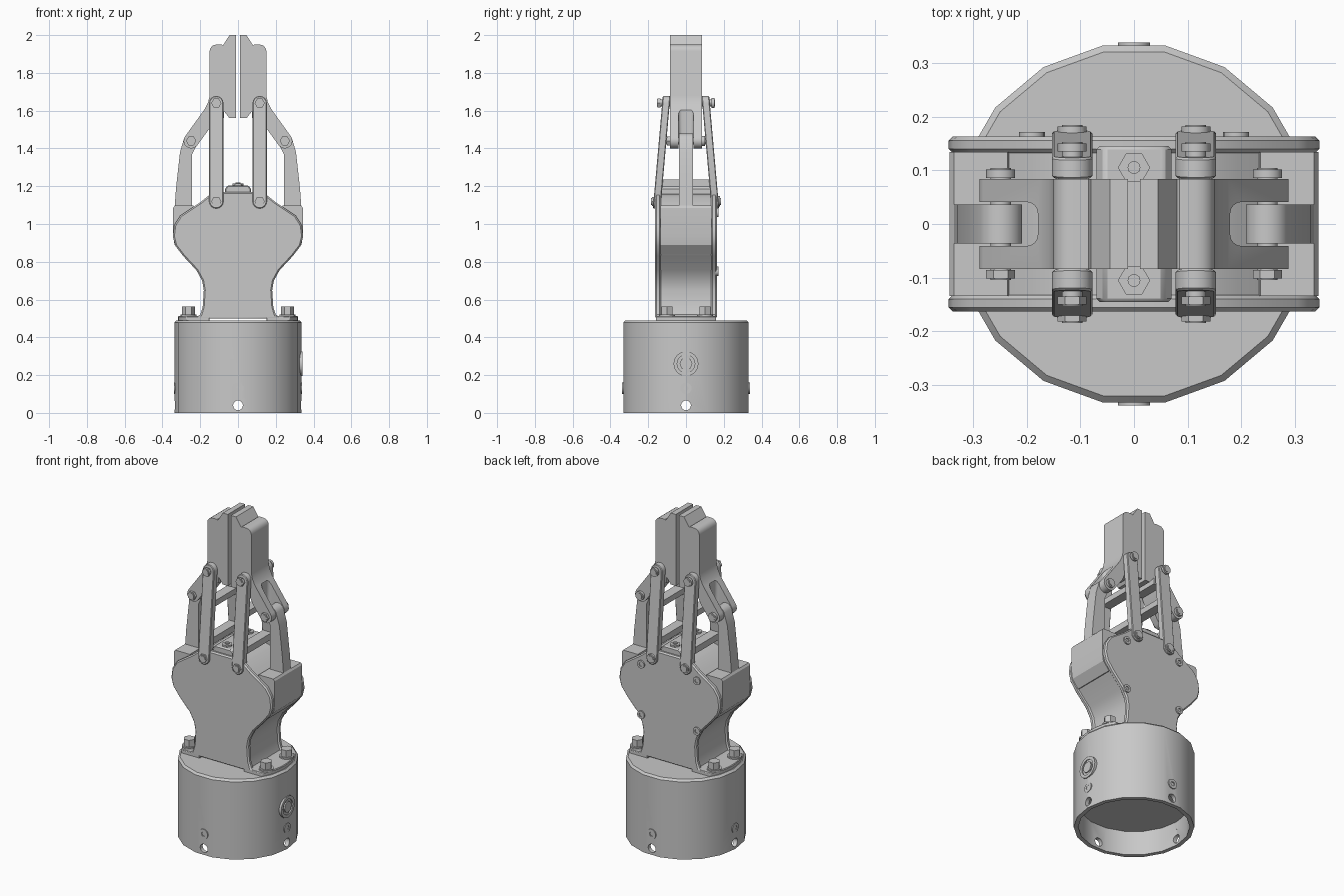
import bpy, bmesh, math
from mathutils import Vector

if "Cube" in bpy.data.objects:
    bpy.data.objects.remove(bpy.data.objects["Cube"], do_unlink=True)

grey = bpy.data.materials.new("machined grey")
grey.use_nodes = True
grey.diffuse_color = (0.58, 0.58, 0.58, 1)
grey.node_tree.nodes["Principled BSDF"].inputs["Base Color"].default_value = (0.58, 0.58, 0.58, 1)


def finish(name, bm):
    bmesh.ops.recalc_face_normals(bm, faces=bm.faces)
    me = bpy.data.meshes.new(name)
    for f in bm.faces:
        f.smooth = True
    bm.to_mesh(me)
    bm.free()
    me.set_sharp_from_angle(angle=math.radians(30))
    me.materials.append(grey)
    ob = bpy.data.objects.new(name, me)
    bpy.context.scene.collection.objects.link(ob)
    return ob


def prism(name, pts, axis, lo, hi, bevel=0):
    """Extrude a 2D outline along one axis."""
    put = {"x": lambda a, b, t: (t, a, b),
           "y": lambda a, b, t: (a, t, b),
           "z": lambda a, b, t: (a, b, t)}[axis]
    bm = bmesh.new()
    rows = [[bm.verts.new(put(a, b, t)) for a, b in pts] for t in (lo, hi)]
    n = len(pts)
    for i in range(n):
        j = (i + 1) % n
        bm.faces.new((rows[0][i], rows[0][j], rows[1][j], rows[1][i]))
    for r in rows:
        bm.faces.new(r)
    ob = finish(name, bm)
    if bevel:
        m = ob.modifiers.new("edge", "BEVEL")
        m.width, m.segments = bevel, 1
        m.limit_method, m.angle_limit = "ANGLE", math.radians(50)
    return ob


def arc(cx, cy, r, a0, a1, n):
    return [(cx + r * math.cos(math.radians(a0 + (a1 - a0) * i / n)),
             cy + r * math.sin(math.radians(a0 + (a1 - a0) * i / n))) for i in range(n + 1)]


def rod(name, axis, c, r, lo, hi, n=16):
    return prism(name, arc(c[0], c[1], r, 0, 360, n)[:-1], axis, lo, hi)


def rect(a0, b0, a1, b1):
    return [(a0, b0), (a1, b0), (a1, b1), (a0, b1)]


def cut(ob, cutter):
    m = ob.modifiers.new("cut", "BOOLEAN")
    m.operation, m.object, m.solver = "DIFFERENCE", cutter, "EXACT"
    bpy.context.view_layer.update()
    me = bpy.data.meshes.new_from_object(ob.evaluated_get(bpy.context.evaluated_depsgraph_get()))
    ob.modifiers.clear()
    ob.data = me
    me.set_sharp_from_angle(angle=math.radians(30))
    bpy.data.objects.remove(cutter, do_unlink=True)


# Hollow round base, open underneath
bm = bmesh.new()
profile = [(0, 0.15), (0.312, 0.15), (0.312, 0), (0.337, 0), (0.337, 0.478), (0.325, 0.49), (0, 0.49)]
edge = [bm.verts.new((r, 0, z)) for r, z in profile]
edges = [bm.edges.new(p) for p in zip(edge, edge[1:])]
bmesh.ops.spin(bm, geom=edge + edges, cent=(0, 0, 0), axis=(0, 0, 1),
               angle=math.tau, steps=18, use_duplicate=False)
bmesh.ops.remove_doubles(bm, verts=bm.verts, dist=1e-4)
base = finish("base_housing", bm)

# Mounting holes and socket screws on four sides of the base
for axis in "xy":
    for s in (-1, 1):
        lo, hi = sorted((s * 0.29, s * 0.36))
        cut(base, rod("hole_cutter", axis, (0, 0.04), 0.026, lo, hi))
        lo, hi = sorted((s * 0.31, s * 0.338))
        screw = rod("base_screw", axis, (0, 0.13), 0.03, lo, hi)
        lo, hi = sorted((s * 0.328, s * 0.36))
        cut(screw, rod("socket_cutter", axis, (0, 0.13), 0.014, lo, hi, 6))

# Cable connector on one side
connector = rod("cable_connector", "x", (0, 0.26), 0.066, 0.30, 0.341, 18)
cut(connector, rod("connector_cutter", "x", (0, 0.26), 0.047, 0.333, 0.36, 18))
rod("connector_plug", "x", (0, 0.26), 0.034, 0.31, 0.342, 8)

# Palm: two shaped side plates around a slightly smaller core
half = [(0.235, 0.50), (0.20, 0.52), (0.187, 0.56), (0.181, 0.65), (0.19, 0.70), (0.22, 0.755),
        (0.29, 0.83), (0.332, 0.885), (0.345, 0.935), (0.337, 0.995), (0.305, 1.045),
        (0.20, 1.115), (0.15, 1.155), (0.10, 1.17)]


def mirrored(pts):
    return pts + [(-x, z) for x, z in reversed(pts)]


for label, lo, hi in (("front", -0.163, -0.132), ("back", 0.132, 0.163)):
    prism(label + "_palm_plate", mirrored(half), "y", lo, hi, 0.008)
core = [(x - 0.008, z - (0.01 if z > 1 else 0)) for x, z in half]
prism("palm_core", mirrored(core), "y", -0.14, 0.14)

# Screws on the back plate
for x, z in ((0.19, 1.06), (0.19, 0.75), (-0.19, 1.06), (-0.19, 0.75)):
    screw = rod("back_plate_screw", "y", (x, z), 0.024, 0.15, 0.171)
    cut(screw, rod("socket_cutter", "y", (x, z), 0.012, 0.165, 0.19, 6))

# Centre clamp between the fingers with two hex nuts
prism("centre_clamp", [(-0.07, 1.14), (0.07, 1.14), (0.07, 1.185), (0.055, 1.205),
                       (-0.055, 1.205), (-0.07, 1.185)], "y", -0.145, 0.145, 0.006)
for y in (-0.105, 0.105):
    rod("clamp_nut", "z", (0, y), 0.03, 1.20, 1.215, 6)
    rod("clamp_stud", "z", (0, y), 0.012, 1.20, 1.22, 10)


def sheared_link(s, t):
    """Round-ended bar that leans outward toward its lower end."""
    outline = arc(s * 0.115, 1.64, 0.038, 0, 180, 8) + arc(s * 0.115, 1.12, 0.038, 180, 360, 8)
    lo, hi = sorted((t * 0.086, t * 0.126))
    ob = prism("finger_link", outline, "y", lo, hi, 0.004)
    for v in ob.data.vertices:
        v.co.y += t * 0.046 * (1.64 - v.co.z) / 0.52


def pin(name, x, z, reach, r):
    rod(name, "y", (x, z), r * 0.7, -reach, reach)
    for t in (-1, 1):
        lo, hi = sorted((t * (reach - 0.018), t * (reach - 0.003)))
        rod(name + "_head", "y", (x, z), r, lo, hi, 6 if t < 0 else 16)


for s in (-1, 1):
    # Mounting flange and its bolts
    a = math.degrees(math.asin(0.16 / 0.318))
    flange = [(0.15, -0.16)] + arc(0, 0, 0.318, -a, a, 8) + [(0.15, 0.16)]
    prism("mounting_flange", [(s * x, y) for x, y in flange], "z", 0.485, 0.512, 0.004)
    for y in (-0.1, 0.1):
        rod("flange_washer", "z", (s * 0.262, y), 0.042, 0.51, 0.52)
        rod("flange_bolt", "z", (s * 0.262, y), 0.034, 0.515, 0.562, 6)

    # Shoulder block that carries the drive arm
    block = [(0.20, 0.84), (0.295, 0.84), (0.336, 0.89), (0.343, 0.94), (0.343, 1.085),
             (0.335, 1.097), (0.235, 1.097)]
    prism("shoulder_block", [(s * x, z) for x, z in block], "y", -0.134, 0.134)

    # Drive arm
    arm = arc(0.248, 1.44, 0.04, 20, 180, 8) + [(0.228, 1.40), (0.243, 1.37), (0.243, 1.0),
                                               (0.342, 1.0), (0.328, 1.19), (0.307, 1.38)]
    prism("drive_arm", [(s * x, z) for x, z in arm], "y", -0.036, 0.036)

    # Finger body with a forked lower end
    finger = ([(0.075, 1.56), (0.075, 1.94), (0.085, 1.95)] + arc(0.115, 1.915, 0.035, 90, 0, 4)
              + [(0.15, 1.68), (0.158, 1.645), (0.175, 1.61)]
              + arc(0.248, 1.44, 0.04, 35, -140, 8) + [(0.155, 1.50), (0.13, 1.56)])
    body = prism("finger_body", [(s * x, z) for x, z in finger], "y", -0.084, 0.084)
    slot = [(0.35, -0.041), (0.35, 0.041)] + arc(0.20, 0.02, 0.021, 90, 180, 4) + arc(0.20, -0.02, 0.021, 180, 270, 4)
    cut(body, prism("slot_cutter", [(s * x, y) for x, y in slot], "z", 1.35, 1.625))

    # Gripping pad
    pad = [(0.011, 1.56), (0.045, 1.56), (0.08, 1.605), (0.08, 1.945), (0.045, 2.0), (0.011, 2.0)]
    prism("grip_pad", [(s * x, z) for x, z in pad], "y", -0.084, 0.084)

    # Parallel links with cross bars
    for t in (-1, 1):
        sheared_link(s, t)
    lo, hi = sorted((s * 0.085, s * 0.145))
    prism("lower_cross_bar", rect(-0.13, 1.195, 0.13, 1.235), "x", lo, hi)
    prism("upper_cross_bar", rect(-0.11, 1.42, 0.11, 1.455), "x", lo, hi)

    # Pivot pins
    pin("upper_pivot_pin", s * 0.115, 1.64, 0.153, 0.027)
    pin("lower_pivot_pin", s * 0.115, 1.12, 0.184, 0.027)
    pin("elbow_pivot_pin", s * 0.248, 1.44, 0.104, 0.027)
